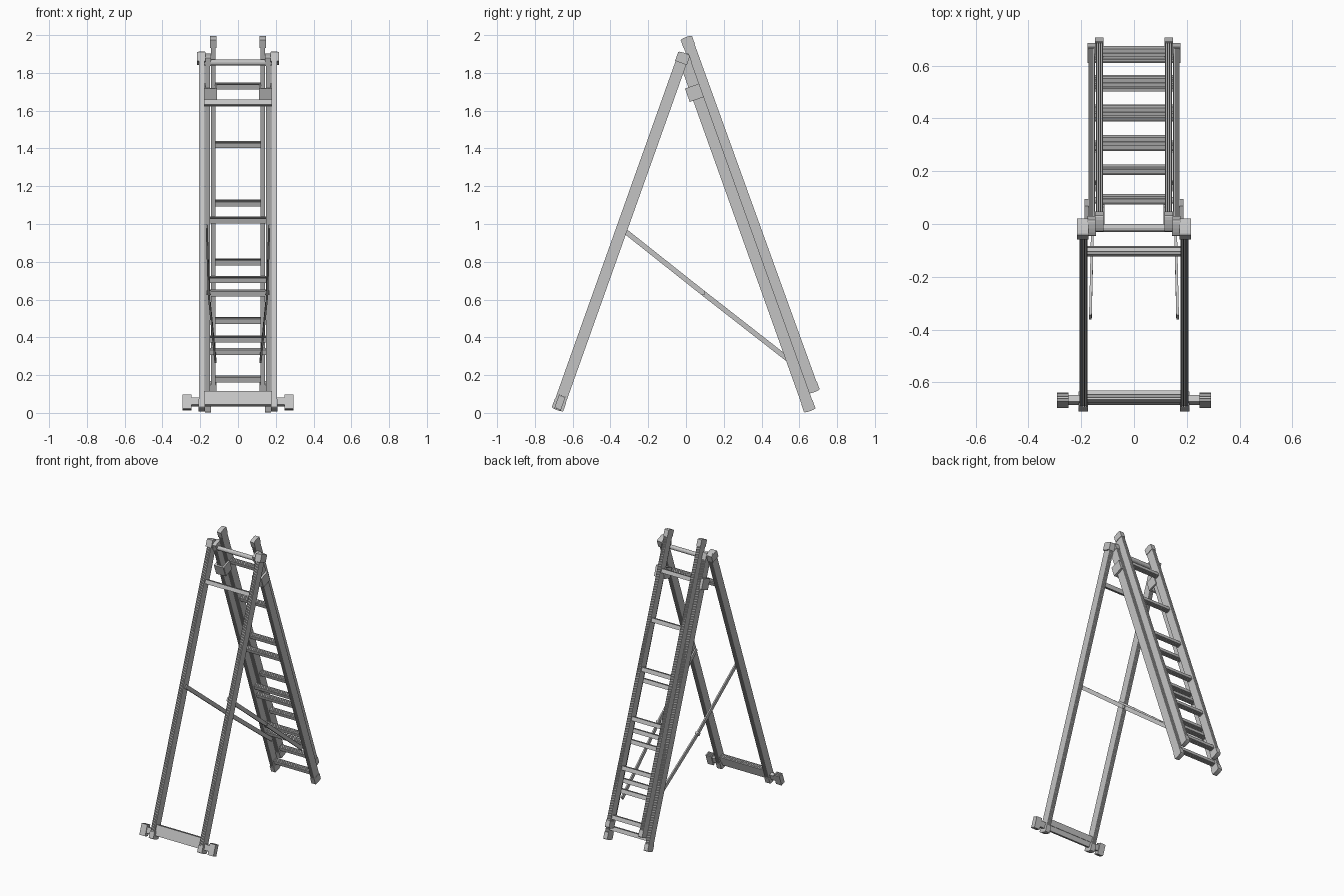
import bpy, bmesh, math
from mathutils import Vector

cube = bpy.data.objects.get("Cube")
if cube:
    bpy.data.objects.remove(cube)

metal = bpy.data.materials.new("aluminium_grey")
metal.use_nodes = True
GREY = (0.55, 0.55, 0.55, 1)
metal.diffuse_color = GREY
metal.node_tree.nodes["Principled BSDF"].inputs["Base Color"].default_value = GREY

X = Vector((1, 0, 0))


def prism(name, outline, centre, u, v, length):
    """Extrude a 2D outline lying in the u, v plane, centred along u x v."""
    w = u.cross(v).normalized()
    bm = bmesh.new()
    base = [bm.verts.new(centre + u * a + v * b - w * length / 2) for a, b in outline]
    face = bm.faces.new(base)
    ext = bmesh.ops.extrude_face_region(bm, geom=[face])
    top = [g for g in ext["geom"] if isinstance(g, bmesh.types.BMVert)]
    bmesh.ops.translate(bm, verts=top, vec=w * length)
    bmesh.ops.recalc_face_normals(bm, faces=bm.faces)
    mesh = bpy.data.meshes.new(name)
    bm.to_mesh(mesh)
    bm.free()
    mesh.materials.append(metal)
    obj = bpy.data.objects.new(name, mesh)
    bpy.context.collection.objects.link(obj)
    return obj


def rect(a, b):
    return [(-a / 2, -b / 2), (a / 2, -b / 2), (a / 2, b / 2), (-a / 2, b / 2)]


def ribbed(a, b, ribs, depth):
    """Rectangle outline with lengthwise ribs on its two v faces."""
    step = a / (2 * ribs - 1)
    edge = []
    for i in range(ribs):
        left = -a / 2 + 2 * i * step
        edge += [(left, b / 2), (left + step, b / 2)]
        if i < ribs - 1:
            edge += [(left + step, b / 2 - depth), (left + 2 * step, b / 2 - depth)]
    return edge + [(-p, -q) for p, q in edge]


def domed(width, height, bulge):
    """Cap outline: flat below, shallow arch at the end."""
    arch = [(width / 2 * math.cos(t * math.pi / 6), bulge * math.sin(t * math.pi / 6))
            for t in range(7)]
    return [(-width / 2, -height), (width / 2, -height)] + arch


class Section:
    """Ladder section: mirrored ribbed rails with end caps, plus rungs."""

    def __init__(self, name, bottom, top, rail_x, rail_width, depth=0.06):
        self.name = name
        self.low, self.high = Vector((0, *bottom)), Vector((0, *top))
        self.along = (self.high - self.low).normalized()
        self.normal = self.along.cross(X).normalized()
        length = (self.high - self.low).length
        middle = (self.low + self.high) / 2
        for side, s in (("left", 1), ("right", -1)):
            off = X * s * rail_x
            prism(f"{name}_rail_{side}", ribbed(rail_width, depth, 4, 0.004),
                  middle + off, X, self.normal, length - 0.01)
            for end, p, d in (("top", self.high, 1), ("foot", self.low, -1)):
                prism(f"{name}_{end}_cap_{side}", domed(depth + 0.004, 0.045, 0.006),
                      p + off, self.normal, self.along * d, rail_width + 0.006)

    def at(self, z):
        t = (z - self.low.z) / (self.high.z - self.low.z)
        return self.low.lerp(self.high, t)

    def rungs(self, heights, half):
        for i, z in enumerate(heights):
            prism(f"{self.name}_rung_{i + 1}", ribbed(0.032, 0.028, 4, 0.003),
                  self.at(z), self.normal, self.along, half * 2)


# Front support, main rear section and sliding rear extension
front = Section("front_support", (-0.68, 0.02), (-0.01, 1.9), 0.192, 0.03)
front.rungs([1.64], 0.18)
main = Section("rear_main", (0.655, 0.015), (-0.015, 1.89), 0.16, 0.026)
main.rungs([1.02, 0.705, 0.635, 0.39, 0.325, 0.085], 0.15)
slider = Section("rear_extension", (0.677, 0.115), (0.002, 1.984), 0.131, 0.026)
slider.rungs([1.73, 1.42, 1.11, 0.8, 0.49, 0.18], 0.122)

# Hinge axle across the top
disc = [(math.cos(i * math.pi / 6), math.sin(i * math.pi / 6)) for i in range(12)]
Y, Z = Vector((0, 1, 0)), Vector((0, 0, 1))
prism("hinge_axle", [(a * 0.015, b * 0.015) for a, b in disc],
      Vector((0, -0.015, 1.855)), Y, Z, 0.4)

# Base crossbar and stabiliser with end feet
n, d = front.normal, front.along
prism("base_crossbar", ribbed(0.036, 0.04, 4, 0.003), front.at(0.09), n, d, 0.36)
prism("stabiliser_bar", rect(0.026, 0.04), front.at(0.058), n, d, 0.52)

for side, s in (("left", 1), ("right", -1)):
    prism(f"stabiliser_foot_{side}", ribbed(0.036, 0.078, 4, 0.004),
          front.at(0.055) + X * s * 0.27, n, d, 0.045)

    # Hinge plates over the top of the rails
    prism(f"hinge_plate_{side}", domed(0.066, 0.05, 0.004),
          front.high + X * s * 0.194, n, d, 0.045)

    # Guide bracket joining the two rear sections
    spot = Vector((0, 0.045, 1.695))
    prism(f"guide_outer_{side}", rect(0.078, 0.075), spot + X * s * 0.18,
          main.normal, main.along, 0.016)
    prism(f"guide_inner_{side}", rect(0.07, 0.075), spot + X * s * 0.117,
          main.normal, main.along, 0.012)
    prism(f"guide_bridge_{side}", rect(0.012, 0.075),
          spot + main.normal * -0.034 * math.copysign(1, main.normal.y) + X * s * 0.148,
          main.normal, main.along, 0.07)

    # Folding spreader in two links with a centre pivot
    joints = [Vector((s * 0.165, -0.345, 0.98)), Vector((s * 0.155, 0.09, 0.635)),
              Vector((s * 0.12, 0.545, 0.28))]
    for part, a, b in (("front", *joints[:2]), ("rear", *joints[1:])):
        run = (b - a).normalized()
        across = (X - run * X.dot(run)).normalized()
        prism(f"spreader_{part}_{side}", rect(0.01, 0.027), (a + b) / 2,
              across, run.cross(across), (b - a).length + 0.02)
    prism(f"spreader_pivot_{side}", [(p * 0.012, q * 0.012) for p, q in disc],
          joints[1], Y, Z, 0.026)
